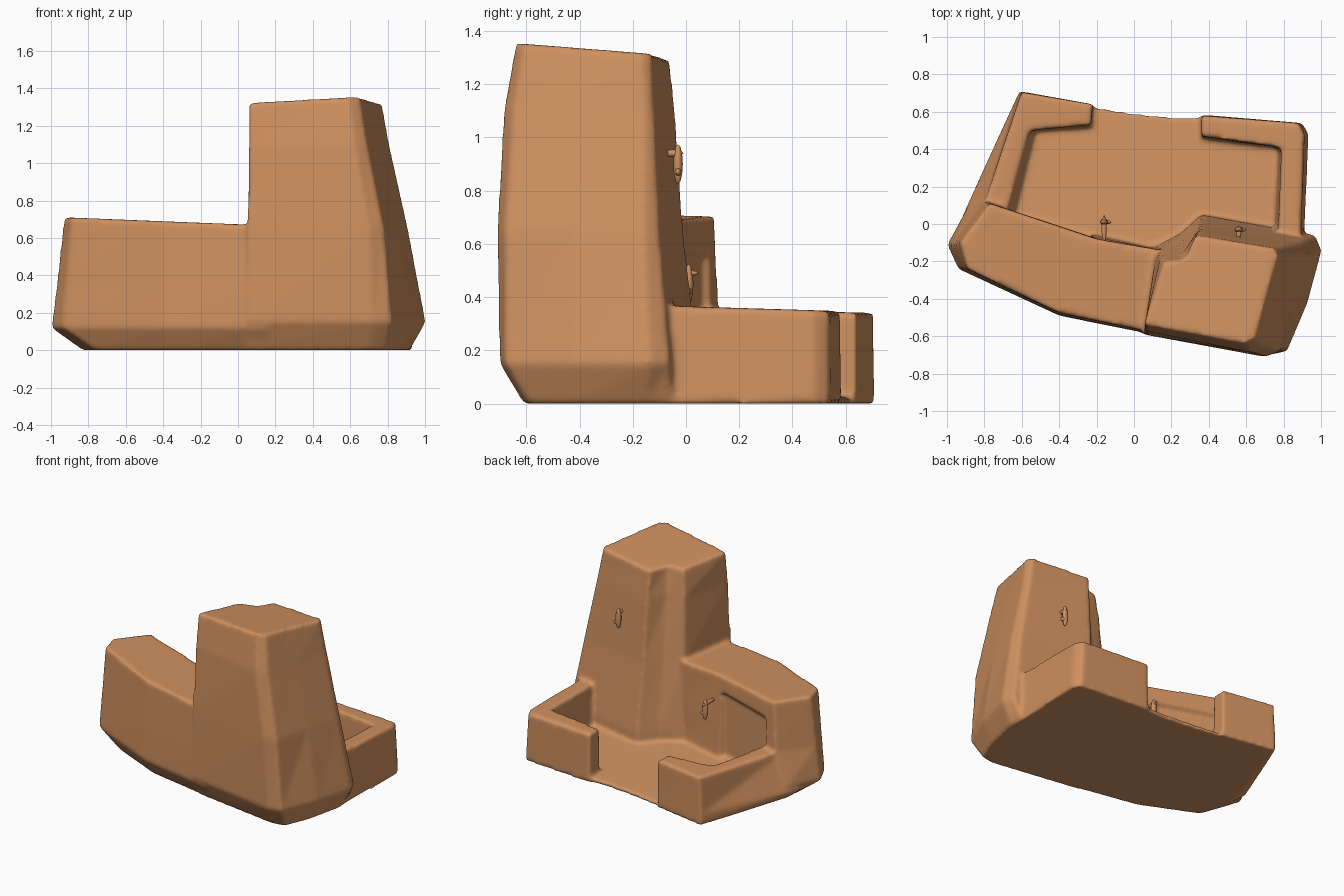
import bpy, bmesh, math
from mathutils import Vector

cube = bpy.data.objects.get("Cube")
if cube:
    bpy.data.objects.remove(cube, do_unlink=True)

CLAY = (0.62, 0.28, 0.115, 1)
clay = bpy.data.materials.new("warm_clay")
clay.use_nodes = True
clay.diffuse_color = CLAY
clay.node_tree.nodes["Principled BSDF"].inputs["Base Color"].default_value = CLAY


def activate(ob):
    bpy.ops.object.select_all(action='DESELECT')
    ob.select_set(True)
    bpy.context.view_layer.objects.active = ob


def smooth(ob):
    activate(ob)
    bpy.ops.object.shade_smooth_by_angle(angle=math.radians(55))


def loft(name, levels, tilt=(0, 0)):
    """Stack matching footprints at rising heights; tilt slopes the top ring."""
    bm = bmesh.new()
    rings = []
    for i, (z, pts) in enumerate(levels):
        top = i == len(levels) - 1
        rings.append([bm.verts.new((x, y, z + (tilt[0] * x + tilt[1] * y if top else 0)))
                      for x, y in pts])
    n = len(rings[0])
    for low, high in zip(rings, rings[1:]):
        for i in range(n):
            j = (i + 1) % n
            bm.faces.new((low[i], low[j], high[j], high[i]))
    bm.faces.new(rings[-1])
    bm.faces.new(rings[0][::-1])
    bmesh.ops.recalc_face_normals(bm, faces=bm.faces)
    mesh = bpy.data.meshes.new(name)
    bm.to_mesh(mesh)
    bm.free()
    mesh.materials.append(clay)
    ob = bpy.data.objects.new(name, mesh)
    bpy.context.collection.objects.link(ob)
    return ob


# Low wing with a curved front and undercut foot
wing = loft("low_wing", [
    (0, [(-.81, .08), (-.83, -.06), (-.76, -.25), (-.38, -.42), (.15, -.52), (.15, -.14), (-.2, -.06)]),
    (.12, [(-.88, .11), (-1, -.11), (-.94, -.24), (-.4, -.49), (.15, -.6), (.15, -.14), (-.2, -.06)]),
    (.36, [(-.8, .125), (-.97, -.11), (-.92, -.24), (-.4, -.485), (.15, -.6), (.15, -.14), (-.2, -.07)]),
    (.673, [(-.77, .11), (-.93, -.1), (-.89, -.24), (-.4, -.475), (.15, -.59), (.15, -.14), (-.2, -.08)]),
], tilt=(-.04, 0))

# Shallow porch recess in the back wall of the wing
bpy.ops.mesh.primitive_cube_add(size=1, location=(-.45, .05, .33), rotation=(0, 0, -.33))
cutter = bpy.context.object
cutter.name = "porch_cutter"
cutter.scale = (.48, .14, .46)
cutter.hide_render = True
activate(wing)
cut = wing.modifiers.new("porch", 'BOOLEAN')
cut.operation = 'DIFFERENCE'
cut.object = cutter
bpy.ops.object.modifier_apply(modifier=cut.name)
bpy.data.objects.remove(cutter, do_unlink=True)

# Tapering tower with a front ridge and a fold in the back corner
tower = loft("tower", [
    (0, [(.05, -.51), (.7, -.61), (.79, -.59), (.86, -.42), (.92, -.15), (.91, -.05),
         (.36, .05), (.25, -.05), (.1, -.12)]),
    (.15, [(.05, -.59), (.72, -.7), (.82, -.68), (.93, -.42), (1.005, -.14), (.97, -.06),
           (.36, .05), (.25, -.05), (.1, -.13)]),
    (.65, [(.05, -.59), (.7, -.71), (.78, -.68), (.85, -.42), (.91, -.16), (.88, -.1),
           (.35, -.01), (.25, -.11), (.12, -.15)]),
    (1.1, [(.055, -.57), (.62, -.685), (.69, -.65), (.755, -.4), (.81, -.16), (.79, -.12),
           (.34, -.04), (.26, -.16), (.14, -.18)]),
    (1.272, [(.055, -.54), (.59, -.64), (.65, -.61), (.71, -.38), (.77, -.17), (.75, -.13),
             (.33, -.06), (.27, -.19), (.16, -.2)]),
], tilt=(.04, -.09))

# Sloping courtyard floor
outline = [(.88, -.2), (.88, .5), (.4, .57), (.2, .57), (0, .59), (-.3, .64),
           (-.6, .68), (-.8, .1), (-.78, -.1)]
floor = loft("courtyard_floor", [(0, outline), (.085, outline)], tilt=(0, -.1))

# L-shaped courtyard walls, open at the middle of the back
wall_right = loft("courtyard_wall_right", [
    (0, [(-.83, .02), (-.64, .02), (-.53, .5), (-.23, .52), (-.22, .64), (-.61, .71)]),
    (.08, [(-.93, .02), (-.65, .02), (-.535, .5), (-.23, .52), (-.22, .64), (-.612, .71)]),
    (.355, [(-.83, .02), (-.69, .02), (-.56, .5), (-.23, .53), (-.22, .64), (-.6, .705)]),
], tilt=(0, -.02))
wall_left = loft("courtyard_wall_left", [
    (0, [(.91, -.1), (.935, .48), (.9, .54), (.36, .585), (.36, .46), (.77, .41), (.74, -.1)]),
    (.365, [(.89, -.1), (.91, .48), (.88, .54), (.36, .58), (.36, .47), (.79, .41), (.77, -.1)]),
], tilt=(0, -.03))

# Fuse the masses into one hand-smoothed earthen body
activate(tower)
for part in (wing, floor, wall_right, wall_left):
    part.select_set(True)
bpy.ops.object.join()
body = bpy.context.object
body.name = "earthen_house_body"
fuse = body.modifiers.new("fuse", 'REMESH')
fuse.mode = 'VOXEL'
fuse.voxel_size = 0.013
soften = body.modifiers.new("soften", 'SMOOTH')
soften.factor = 0.5
soften.iterations = 10
for name in ("fuse", "soften"):
    bpy.ops.object.modifier_apply(modifier=name)
smooth(body)


def spindle(name, centre, size):
    bpy.ops.mesh.primitive_uv_sphere_add(segments=8, ring_count=6, radius=1, location=centre)
    ob = bpy.context.object
    ob.name = name
    ob.scale = size
    ob.data.materials.append(clay)
    smooth(ob)


# Hanging bundles on pegs against the back walls
for name, (x, y, z), reach in (("tower", (.56, -.03, .9), .04), ("wing", (-.16, .01, .45), .08)):
    spindle(name + "_hanging_bundle", (x, y, z), (.022, .018, .075))
    spindle(name + "_bundle_leaf", (x + .01, y, z - .03), (.03, .012, .015))
    spindle(name + "_peg", Vector((x, y - reach / 2, z + .04)), (.014, reach, .014))
